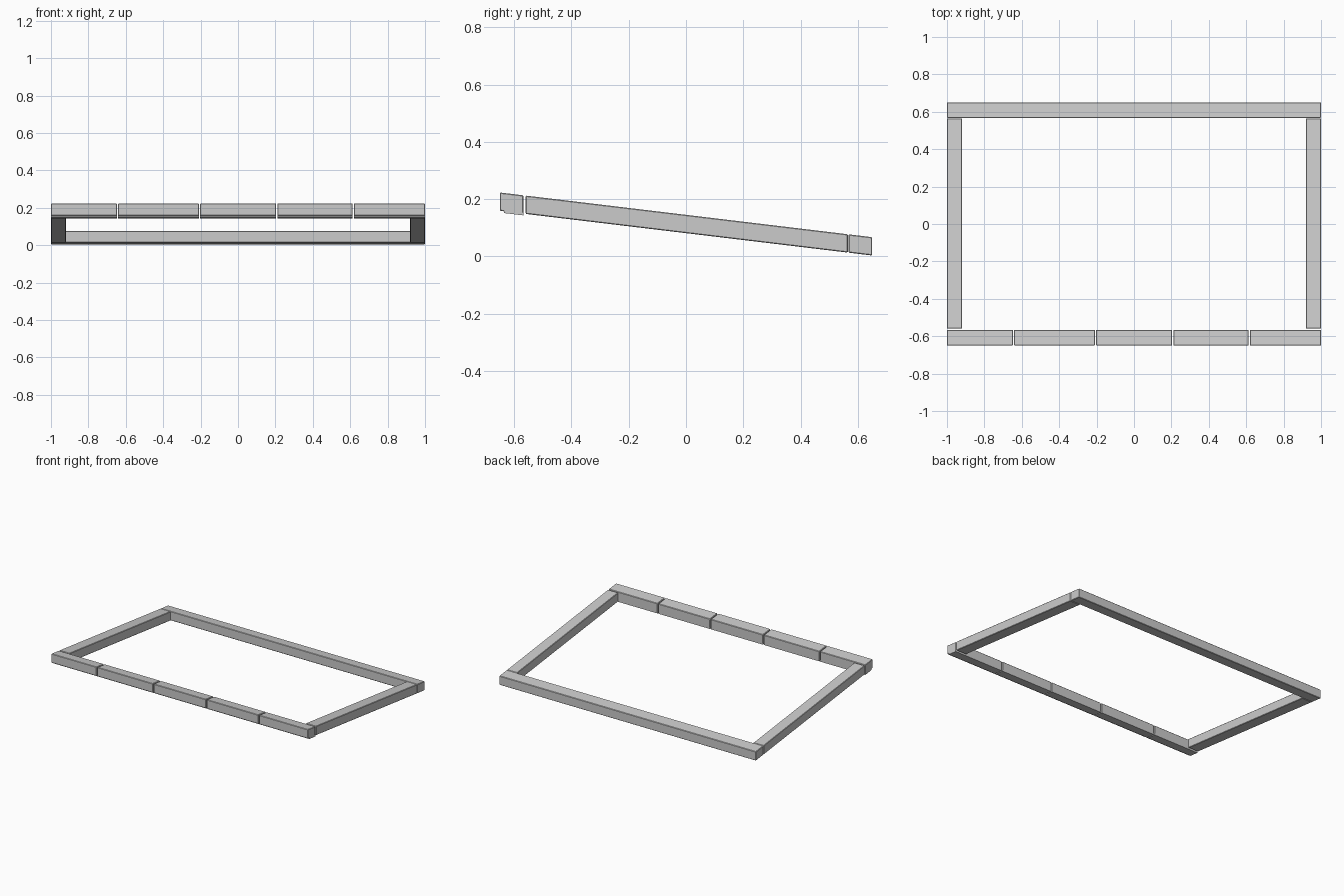
import bpy
import bmesh

cube = bpy.data.objects.get("Cube")
if cube:
    bpy.data.objects.remove(cube, do_unlink=True)

SLOPE = -0.12      # the whole frame falls towards the back
BASE = 0.081       # underside height at y = 0
THICK = 0.064

stone = bpy.data.materials.new("grey stone")
stone.use_nodes = True
GREY = (0.6, 0.6, 0.6, 1)
stone.diffuse_color = GREY
stone.node_tree.nodes["Principled BSDF"].inputs["Base Color"].default_value = GREY


def slab(name, x0, x1, y0, y1, low=0.0, high=THICK, bevel=0.003):
    """Box with upright sides, sheared to follow the slope."""
    bm = bmesh.new()
    bmesh.ops.create_cube(bm, size=1)
    for v in bm.verts:
        v.co.x = x0 if v.co.x < 0 else x1
        v.co.y = y0 if v.co.y < 0 else y1
        v.co.z = low if v.co.z < 0 else high
    if bevel:
        bmesh.ops.bevel(bm, geom=bm.edges[:], offset=bevel, segments=1,
                        affect='EDGES', profile=0.5)
    for v in bm.verts:
        v.co.z += BASE + SLOPE * v.co.y
    mesh = bpy.data.meshes.new(name)
    bm.to_mesh(mesh)
    bm.free()
    mesh.materials.append(stone)
    obj = bpy.data.objects.new(name, mesh)
    bpy.context.collection.objects.link(obj)
    return obj


# Long back beam
slab("back_beam", -1, 1, 0.567, 0.65)

# Side beams between front and back
for side, x0 in (("left", 0.92), ("right", -1.0)):
    slab(side + "_beam", x0, x0 + 0.08, -0.56, 0.565)

# Row of front blocks, each with a thin foot set back from its face
joints = [-1, -0.644, -0.206, 0.207, 0.616, 1]
for i, (a, b) in enumerate(zip(joints, joints[1:]), 1):
    a += 0.003 if i > 1 else 0
    b -= 0.003 if i < 5 else 0
    slab(f"front_block_{i}", a, b, -0.65, -0.567)
    slab(f"front_block_foot_{i}", a, b, -0.635, -0.567, -0.006, 0.004, 0)
